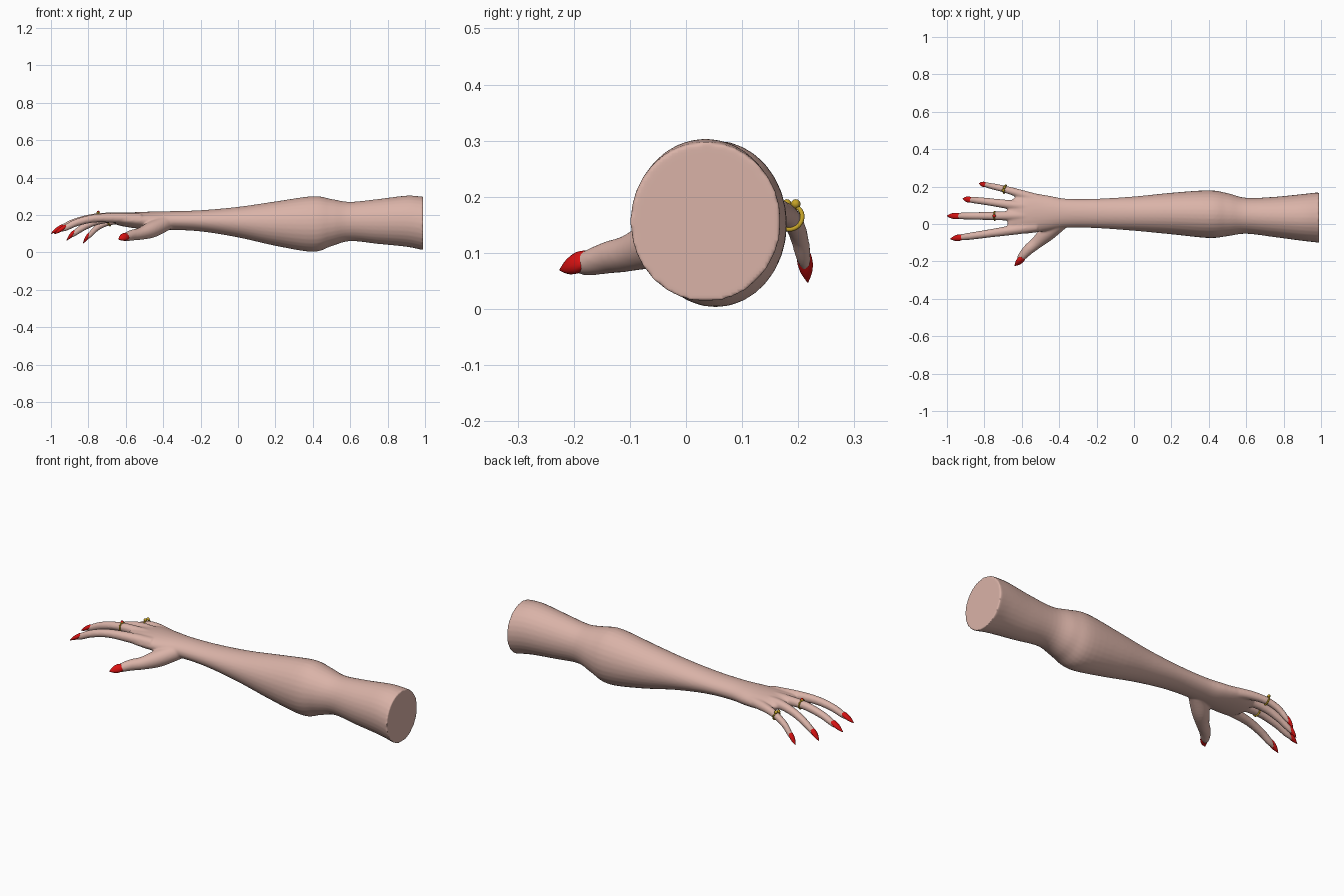
import bpy, bmesh, math
from mathutils import Vector

cube = bpy.data.objects.get("Cube")
if cube:
    bpy.data.objects.remove(cube, do_unlink=True)


def material(name, rgb):
    m = bpy.data.materials.new(name)
    m.use_nodes = True
    m.diffuse_color = (*rgb, 1)
    bsdf = m.node_tree.nodes["Principled BSDF"]
    bsdf.inputs["Base Color"].default_value = (*rgb, 1)
    bsdf.inputs["Roughness"].default_value = 0.5
    return m


skin = material("skin", (0.70, 0.45, 0.39))
red = material("red polish", (0.70, 0.006, 0.006))
gold = material("gold", (0.55, 0.36, 0.02))


def spline(keys, steps):
    """Catmull-Rom through rows of numbers."""
    k = [Vector(r) for r in keys]
    k = [k[0] * 2 - k[1]] + k + [k[-1] * 2 - k[-2]]
    rows = []
    for i in range(1, len(k) - 2):
        a, b, c, d = k[i - 1:i + 3]
        for s in range(steps):
            t = s / steps
            rows.append(0.5 * (2 * b + (c - a) * t + (2 * a - 5 * b + 4 * c - d) * t**2
                               + (3 * b - a - 3 * c + d) * t**3))
    return rows + [k[-2]]


def loft(bm, keys, up=(0, 0, 1), steps=5, sides=32, straight=False):
    """Closed tube; rows are x, y, z, side radius, up radius."""
    rows = spline(keys, steps)
    pts = [Vector(r[:3]) for r in rows]
    rings = []
    for i, (p, r) in enumerate(zip(pts, rows)):
        t = pts[min(i + 1, len(pts) - 1)] - pts[max(i - 1, 0)]
        t = Vector((-1, 0, 0)) if straight else t.normalized()
        side = Vector(up).cross(t).normalized()
        top = t.cross(side)
        ring = []
        for j in range(sides):
            a = math.tau * j / sides
            ring.append(bm.verts.new(p + side * math.cos(a) * r[3] + top * math.sin(a) * r[4]))
        rings.append(ring)
    for a, b in zip(rings, rings[1:]):
        for j in range(sides):
            n = (j + 1) % sides
            bm.faces.new((a[j], a[n], b[n], b[j]))
    bm.faces.new(rings[0])
    bm.faces.new(rings[-1])


def finish(bm, name, mat):
    bmesh.ops.recalc_face_normals(bm, faces=bm.faces)
    me = bpy.data.meshes.new(name)
    bm.to_mesh(me)
    bm.free()
    me.materials.append(mat)
    me.shade_smooth()
    ob = bpy.data.objects.new(name, me)
    bpy.context.collection.objects.link(ob)
    return ob


# Arm and palm outline: x, low y, high y, low z, high z
outline = [
    (0.99, -0.10, 0.17, 0.012, 0.298), (0.9, -0.09, 0.16, 0.03, 0.303),
    (0.75, -0.07, 0.145, 0.045, 0.285), (0.6, -0.052, 0.14, 0.06, 0.27),
    (0.5, -0.065, 0.165, 0.033, 0.285), (0.4, -0.075, 0.18, 0.003, 0.30),
    (0.2, -0.055, 0.167, 0.035, 0.272), (0, -0.036, 0.147, 0.08, 0.243),
    (-0.2, -0.022, 0.135, 0.112, 0.225), (-0.36, -0.02, 0.135, 0.12, 0.22),
    (-0.46, -0.035, 0.152, 0.12, 0.218), (-0.56, -0.05, 0.165, 0.13, 0.214),
    (-0.64, -0.052, 0.14, 0.145, 0.207), (-0.675, -0.035, 0.10, 0.165, 0.2)]
arm_keys = [(x, (a + b) / 2, (c + d) / 2, (b - a) / 2, (d - c) / 2) for x, a, b, c, d in outline]

# Each digit: joints (x, y, z, radius), nail tip, and direction its back faces
digits = {
    "index": ([(-0.52, -0.012, 0.178, 0.03), (-0.66, -0.034, 0.184, 0.026), (-0.77, -0.05, 0.181, 0.022),
               (-0.86, -0.063, 0.16, 0.02), (-0.92, -0.071, 0.132, 0.017), (-0.95, -0.075, 0.116, 0.009)],
              (-0.982, -0.08, 0.098), (0, 0, 1)),
    "middle": ([(-0.52, 0.045, 0.182, 0.03), (-0.66, 0.044, 0.188, 0.026), (-0.77, 0.043, 0.185, 0.022),
                (-0.87, 0.043, 0.162, 0.02), (-0.935, 0.043, 0.133, 0.017), (-0.97, 0.043, 0.116, 0.009)],
               (-1.0, 0.043, 0.1), (0, 0, 1)),
    "ring": ([(-0.52, 0.085, 0.18, 0.03), (-0.66, 0.103, 0.184, 0.025), (-0.75, 0.115, 0.168, 0.021),
              (-0.82, 0.124, 0.138, 0.019), (-0.87, 0.129, 0.105, 0.016), (-0.895, 0.132, 0.084, 0.009)],
             (-0.916, 0.135, 0.064), (0, 0, 1)),
    "little": ([(-0.5, 0.125, 0.172, 0.03), (-0.61, 0.162, 0.174, 0.023), (-0.69, 0.186, 0.162, 0.019),
                (-0.75, 0.2, 0.134, 0.017), (-0.79, 0.209, 0.094, 0.014), (-0.81, 0.213, 0.072, 0.008)],
               (-0.828, 0.217, 0.048), (0, 0, 1)),
    "thumb": ([(-0.38, 0.02, 0.16, 0.042), (-0.46, -0.045, 0.122, 0.044), (-0.52, -0.1, 0.1, 0.033),
               (-0.565, -0.137, 0.092, 0.029), (-0.602, -0.178, 0.081, 0.022), (-0.618, -0.2, 0.076, 0.011)],
              (-0.638, -0.224, 0.07), (0.7, -0.45, 0.7)),
}

# Skin: every volume fused into one smooth surface
bm = bmesh.new()
loft(bm, arm_keys, straight=True)
for joints, tip, up in digits.values():
    loft(bm, [(*j, j[3]) for j in joints], up, sides=20)
arm = finish(bm, "arm_and_hand", skin)
fuse = arm.modifiers.new("fuse", 'REMESH')
fuse.mode = 'VOXEL'
fuse.voxel_size = 0.0055
fuse.use_smooth_shade = True
soft = arm.modifiers.new("soften", 'SMOOTH')
soft.factor = 0.5
soft.iterations = 7

# Long pointed nails hugging the backs of the fingertips
for name, (joints, tip, up) in digits.items():
    root = Vector(joints[-2][:3])
    tip = Vector(tip)
    width = joints[-2][3]
    along = (tip - root).normalized()
    back = along.cross(Vector(up).cross(along)).normalized()
    root -= along * width * 0.5
    keys = []
    for t, w, h in ((0, 0.6, 0.3), (0.12, 0.9, 0.6), (0.4, 1.0, 0.7), (0.7, 0.72, 0.5), (1, 0.1, 0.08)):
        p = root.lerp(tip, t) + back * width * 0.5 * (1 - t)
        keys.append((*p, w * width, h * width))
    bm = bmesh.new()
    loft(bm, keys, up, steps=4, sides=16)
    finish(bm, name + "_nail", red)


# Finger rings
def ball(name, centre, radius, mat):
    bm = bmesh.new()
    bmesh.ops.create_uvsphere(bm, u_segments=16, v_segments=10, radius=radius)
    bmesh.ops.translate(bm, verts=bm.verts, vec=centre)
    finish(bm, name, mat)


def band(name, centre, axis, radius):
    bpy.ops.mesh.primitive_torus_add(major_segments=36, minor_segments=10, major_radius=radius,
                                     minor_radius=0.004, location=centre,
                                     rotation=axis.to_track_quat('Z', 'Y').to_euler())
    ob = bpy.context.object
    ob.name = name
    ob.data.materials.append(gold)
    ob.data.shade_smooth()
    return centre + axis.cross(Vector((0, 0, 1)).cross(axis)).normalized() * radius


top = band("middle_finger_ring", Vector((-0.745, 0.043, 0.187)), Vector((-1, 0, -0.1)).normalized(), 0.024)
ball("ring_setting", top, 0.009, gold)
ball("ring_stone", top + Vector((0, 0, 0.004)), 0.0075, red)
top = band("little_finger_ring", Vector((-0.69, 0.186, 0.163)), Vector((-1, 0.27, -0.3)).normalized(), 0.022)
for s in (-1, 1):
    ball("ring_bead", top + Vector((0.003 * s, 0.008 * s, 0.003)), 0.0085, gold)
